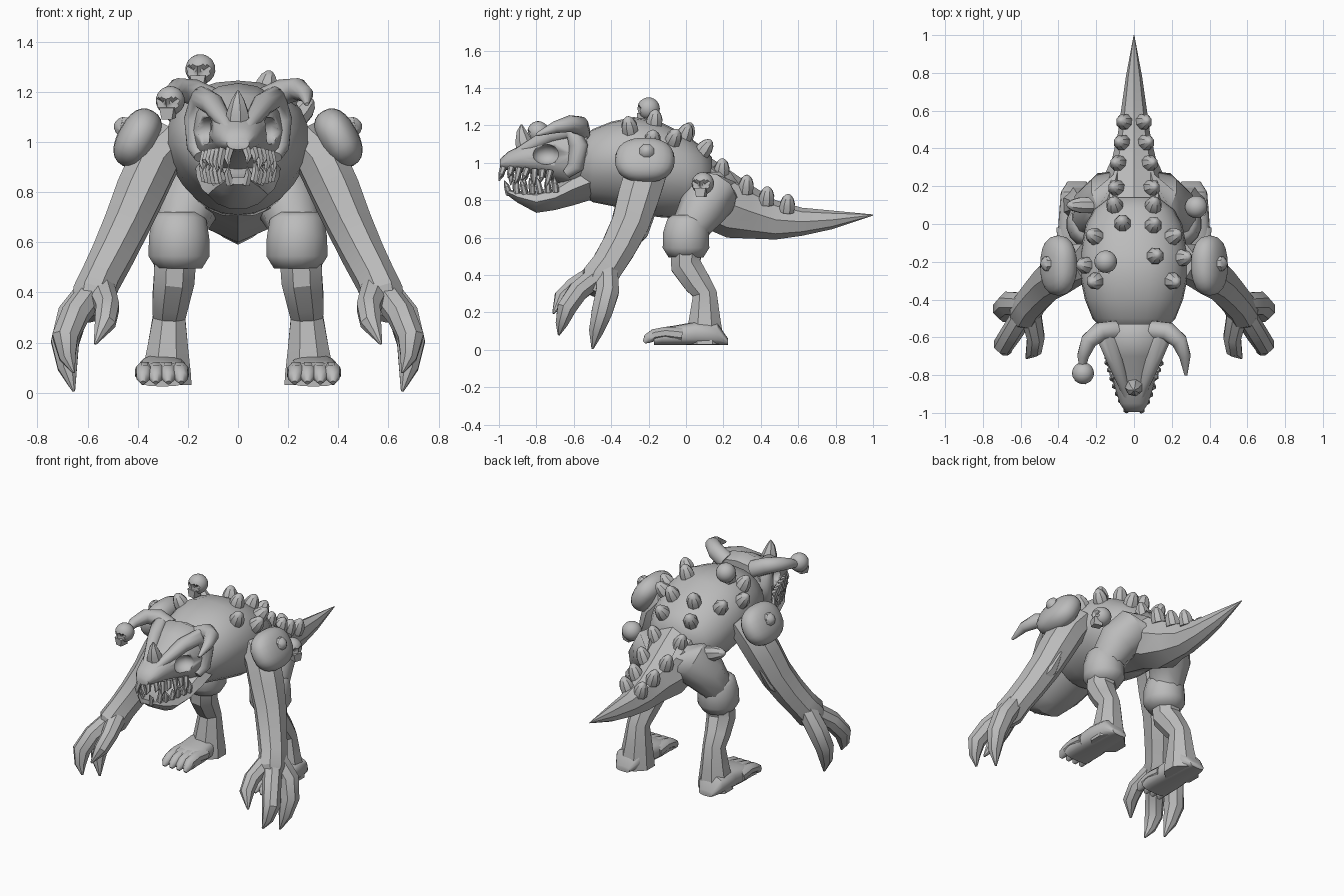
import bpy, bmesh, math, random
from mathutils import Vector, Matrix, Euler
from mathutils.bvhtree import BVHTree

if "Cube" in bpy.data.objects:
    bpy.data.objects.remove(bpy.data.objects["Cube"])

random.seed(4)
GREY = bpy.data.materials.new("stone grey")
GREY.diffuse_color = (0.5, 0.5, 0.5, 1)
GREY.use_nodes = True
GREY.node_tree.nodes["Principled BSDF"].inputs["Base Color"].default_value = GREY.diffuse_color


def finish(name, bm, angle=35):
    bmesh.ops.recalc_face_normals(bm, faces=bm.faces)
    me = bpy.data.meshes.new(name)
    bm.to_mesh(me)
    bm.free()
    me.materials.append(GREY)
    ob = bpy.data.objects.new(name, me)
    bpy.context.collection.objects.link(ob)
    bpy.ops.object.select_all(action='DESELECT')
    bpy.context.view_layer.objects.active = ob
    ob.select_set(True)
    bpy.ops.object.shade_smooth_by_angle(angle=math.radians(angle))
    return ob


def skin(bm, rings):
    """Join rings of points into a capped tube."""
    vs = [[bm.verts.new(p) for p in r] for r in rings]
    n = len(vs[0])
    for a, b in zip(vs, vs[1:]):
        for i in range(n):
            bm.faces.new((a[i], a[(i + 1) % n], b[(i + 1) % n], b[i]))
    bm.faces.new(vs[0])
    bm.faces.new(vs[-1])


def tube(bm, path, n=8, side=1, floor=None, flat=1.0):
    """Path points are (x, y, z, radius); side=-1 mirrors in x, flat thins the sideways radius."""
    pts = [Vector((p[0], p[1], p[2])) for p in path]
    rings = []
    for i, p in enumerate(pts):
        t = (pts[min(i + 1, len(pts) - 1)] - pts[max(i - 1, 0)]).normalized()
        ref = Vector((1, 0, 0)) if abs(t.x) < 0.8 else Vector((0, 1, 0))
        v = t.cross(ref).normalized()
        u = v.cross(t) * flat
        ring = []
        for k in range(n):
            a = 2 * math.pi * (k + 0.5) / n
            q = p + (u * math.cos(a) + v * math.sin(a)) * path[i][3]
            if floor is not None:
                q.z = max(q.z, floor)
            ring.append((q.x * side, q.y, q.z))
        rings.append(ring)
    skin(bm, rings)


def loft(bm, rows, n=16, power=1.0, taper=0.0, x=0):
    """Rows are (y, z low, z high, half width): ring sections across y."""
    rings = []
    for y, lo, hi, w in rows:
        ring = []
        for k in range(n):
            a = 2 * math.pi * k / n
            c, s = math.cos(a), math.sin(a)
            px = math.copysign(abs(c) ** power, c) * w * (1 + min(s, 0) * taper)
            pz = math.copysign(abs(s) ** power, s)
            ring.append((x + px, y, (lo + hi) / 2 + pz * (hi - lo) / 2))
        rings.append(ring)
    skin(bm, rings)


def pair(name, paths, n=8, angle=30, floor=None, flat=1.0):
    """Tubes on both sides of the body."""
    for s, label in ((1, "right"), (-1, "left")):
        bm = bmesh.new()
        for p in paths:
            tube(bm, p, n, s, floor, flat)
        finish(f"{label} {name}", bm, angle)


def spike(bm, at, direction, h=0.1, r=0.045):
    at, d = Vector(at), Vector(direction).normalized()
    steps = ((-0.25, 1), (0.3, 1), (0.7, 0.72), (0.93, 0.35), (1, 0.1))
    tube(bm, [(*(at + d * h * t), r * k) for t, k in steps], 8)


def surface(ob):
    return BVHTree.FromPolygons([v.co for v in ob.data.vertices],
                                [p.vertices for p in ob.data.polygons])


# Torso shell
bm = bmesh.new()
loft(bm, [(-0.57, .84, 1.12, .15), (-0.5, .79, 1.18, .22), (-0.4, .77, 1.22, .26),
          (-0.28, .74, 1.245, .285), (-0.15, .71, 1.225, .285), (0, .7, 1.15, .255),
          (0.08, .74, 1.09, .21), (0.14, .82, 1.03, .13)], 24, 0.88, 0.25)
torso = finish("torso shell", bm, 60)

# Hips and tail
bm = bmesh.new()
loft(bm, [(-0.15, .72, 1.0, .17), (0.08, .66, 1.06, .19), (0.22, .6, .97, .175),
          (0.35, .595, .88, .115), (0.48, .59, .8, .085), (0.62, .61, .76, .066),
          (0.78, .645, .745, .043), (1.0, .718, .724, .002)], 8)
tail = finish("hips and tail", bm, 25)

# Back and tail spikes, planted on the surface below each spot
bm = bmesh.new()
shell_tree, tail_tree = surface(torso), surface(tail)
spots = [(-.06, 0), (.1, -.01), (-.2, -.07), (.2, -.07), (-.25, -.22), (.11, -.17),
         (.25, -.18), (-.2, -.3), (.2, -.3), (-.1, .09), (.1, .09)]
for x, y in spots:
    loc, nor, *_ = shell_tree.ray_cast(Vector((x, y, 3)), Vector((0, 0, -1)))
    spike(bm, loc, nor * (1 if nor.z > 0 else -1) + Vector((0, 0, .3)), .075)
for y, x in ((.19, .09), (.32, .08), (.43, .06), (.54, .048)):
    for s in (1, -1):
        loc, nor, *_ = tail_tree.ray_cast(Vector((x * s, y, 3)), Vector((0, 0, -1)))
        spike(bm, loc, (s * .35, .1, 1), .078, .043)
spike(bm, (-.25, .1, .9), (-1, 0, .3), .11)
for s in (1, -1):
    spike(bm, (s * .455, -.21, 1.06), (s, 0, .2), .04, .042)
finish("spikes", bm, 30)

# Upper skull with eye sockets cut in
bm = bmesh.new()
loft(bm, [(-.995, .97, 1.02, .045), (-.95, .96, 1.06, .075), (-.87, .95, 1.1, .1),
          (-.78, .93, 1.14, .125), (-.7, .9, 1.19, .155), (-.6, .86, 1.235, .185),
          (-.53, .9, 1.2, .18)], 16, 0.9)
head = finish("upper skull", bm, 50)
bm = bmesh.new()
for s in (1, -1):
    bmesh.ops.create_uvsphere(bm, u_segments=12, v_segments=8, radius=1, matrix=Matrix.Translation(
        (s * .135, -.75, 1.045)) @ Matrix.Diagonal((.07, .075, .055, 1)))
cutter = finish("socket cutter", bm)
cutter.hide_render = True
mod = head.modifiers.new("sockets", 'BOOLEAN')
mod.operation, mod.object = 'DIFFERENCE', cutter
bpy.context.view_layer.objects.active = head
bpy.ops.object.modifier_apply(modifier=mod.name)
bpy.data.objects.remove(cutter)

# Lower jaw
bm = bmesh.new()
loft(bm, [(-.5, .8, 1.0, .17), (-.6, .77, .95, .165), (-.7, .745, .88, .145),
          (-.8, .73, .85, .12), (-.9, .785, .85, .09), (-.96, .83, .86, .05)], 10, 0.9, .3)
finish("lower jaw", bm, 30)

# Teeth along both jaws
bm = bmesh.new()
for s in (1, -1):
    for i in range(7):
        t = i / 6
        y, x = -.975 + .25 * t, .03 + .1 * t ** .7
        for z, d in ((.965 - .02 * t, -1), (.845 + .015 * t, 1)):
            h = random.uniform(.04, .085)
            yy = y + (.03 if d > 0 else 0)
            lean = random.uniform(-.015, .015)
            tube(bm, [(x, yy, z - d * .015, .018), (x + .012, yy - .008 + lean / 2, z + d * h * .5, .015),
                      (x + .006, yy - .015 + lean, z + d * h, .002)], 6, s)
finish("teeth", bm)

# Brow ridges, horns and nose horn
pair("brow ridge", [[(.15, -.64, .94, .025), (.16, -.59, .98, .045), (.165, -.575, 1.09, .052),
                     (.14, -.61, 1.175, .052), (.1, -.72, 1.15, .045), (.05, -.86, 1.075, .03),
                     (.025, -.95, 1.03, .015)]], 12, 60)
pair("horn", [[(.1, -.565, 1.16, .055), (.18, -.57, 1.2, .052), (.24, -.62, 1.21, .045),
               (.27, -.7, 1.19, .032), (.275, -.8, 1.15, .008)]], 10, 50)
bm = bmesh.new()
tube(bm, [(0, -.85, 1.05, .055), (0, -.87, 1.12, .045), (0, -.88, 1.17, .026), (0, -.88, 1.205, .004)], 7)
finish("nose horn", bm, 35)

# Shoulder pads
for s, label in ((1, "right"), (-1, "left")):
    bm = bmesh.new()
    bmesh.ops.create_uvsphere(bm, u_segments=20, v_segments=12, radius=1)
    for v in bm.verts:  # squarish dome
        v.co = [math.copysign(abs(c) ** .85, c) for c in v.co]
    bm.transform(Matrix.Translation((s * .4, -.22, 1.015)) @ Euler((0, -s * .5, 0)).to_matrix().to_4x4()
                 @ Matrix.Diagonal((.08, .16, .125, 1)))
    finish(f"{label} shoulder pad", bm, 60)

# Arms, elbow fins and claws
pair("arm", [[(.25, -.2, 1.02, .1), (.33, -.22, .93, .12), (.39, -.26, .8, .118),
              (.445, -.3, .67, .108), (.5, -.36, .55, .1), (.55, -.42, .45, .095),
              (.58, -.47, .38, .1), (.61, -.51, .31, .055)],
             [(.5, -.33, .54, .04), (.45, -.25, .64, .058), (.42, -.17, .73, .008)]], 8, 30, None, .88)
pair("claws", [[(.58, -.42, .42, .06), (.66, -.42, .31, .066), (.69, -.45, .2, .06),
                (.68, -.48, .1, .042), (.655, -.5, .006, .006)],
               [(.58, -.47, .4, .06), (.65, -.58, .31, .058), (.69, -.64, .22, .055),
                (.68, -.665, .14, .035), (.655, -.68, .08, .006)],
               [(.55, -.46, .42, .06), (.52, -.6, .34, .05), (.53, -.665, .28, .045),
                (.57, -.71, .195, .006)]], 8, 35)

# Legs
pair("thigh", [[(.05, .16, .86, .13), (.14, .14, .83, .14), (.2, .09, .76, .13), (.23, .03, .66, .105),
                (.24, 0, .55, .09)]], 10, 40)
pair("knee pad", [[(.235, .01, .72, .085), (.235, .01, .69, .112), (.235, 0, .62, .125),
                   (.235, 0, .545, .127), (.235, 0, .495, .095)]], 16, 60, None, .98)
pair("shin", [[(.25, 0, .53, .09), (.255, 0, .45, .088), (.27, .06, .36, .078), (.275, .1, .3, .07),
               (.28, .1, .18, .088), (.285, .1, .08, .105), (.285, .1, .03, .108)]], 8, 30)

# Feet with four toes
for s, label in ((1, "right"), (-1, "left")):
    bm = bmesh.new()
    loft(bm, [(.225, .025, .06, .05), (.17, .025, .14, .085), (.05, .025, .15, .095),
              (-.06, .025, .13, .102), (-.13, .025, .12, .1), (-.17, .025, .09, .095)],
         16, .7, 0, s * .302)
    for i in range(4):
        x = .232 + i * .047
        tube(bm, [(x, -.02, .08, .04), (x, -.11, .09, .036), (x, -.17, .08, .034),
                  (x + (i - 1.5) * .004, -.205, .06, .028), (x + (i - 1.5) * .004, -.225, .04, .01)],
             8, s, .03)
    finish(f"{label} foot", bm, 45)


# Small trophy skulls on the horn, back and hip
def trophy(name, at, turn, r=.058):
    bm = bmesh.new()
    bmesh.ops.create_uvsphere(bm, u_segments=20, v_segments=14, radius=r,
                              matrix=Euler((.9, 0, 0)).to_matrix().to_4x4())
    for v in bm.verts:
        for s in (1, -1):
            if (v.co - Vector((s * .4, -.88, -.15)) * r).length < .34 * r:
                v.co *= .72
    jaw = bmesh.ops.create_cube(bm, size=1, matrix=Matrix.Translation((0, -.5 * r, -.8 * r))
                                @ Matrix.Diagonal((1.05 * r, .9 * r, .8 * r, 1)))["verts"]
    for v in jaw:
        if v.co.z < -.9 * r:
            v.co.x *= .7
    bm.transform(Matrix.Translation(at) @ Euler(turn).to_matrix().to_4x4())
    finish(name, bm, 35)


trophy("horn skull", (-.27, -.79, 1.165), (.1, 0, -.3))
trophy("back skull", (-.15, -.2, 1.29), (0, 0, -.2), .06)
trophy("hip skull", (.33, .09, .89), (0, 0, 1.3), .06)
